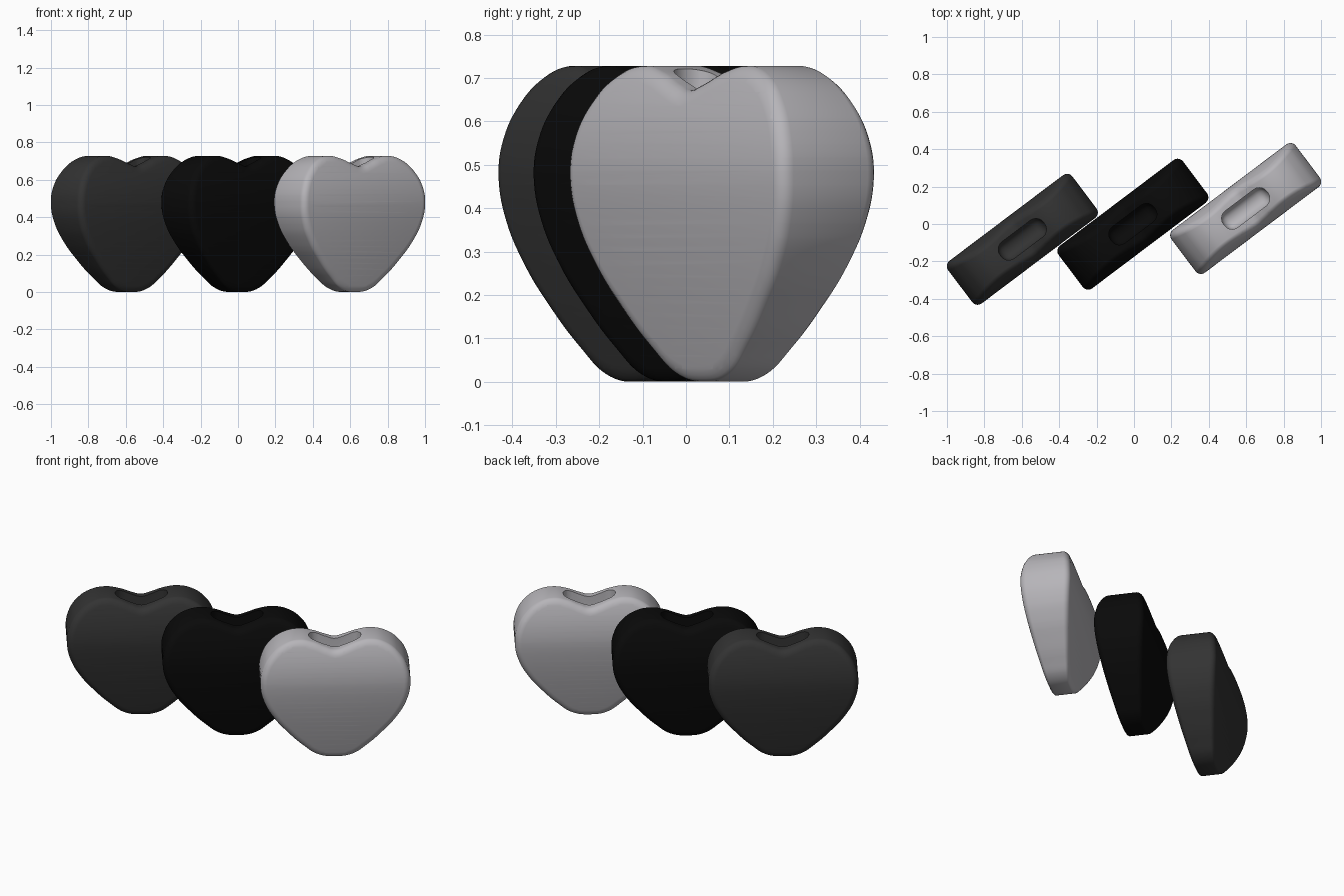
import bpy, bmesh, math
from mathutils import Vector

cube = bpy.data.objects.get("Cube")
if cube:
    bpy.data.objects.remove(cube, do_unlink=True)

THICKNESS, ROUND = 0.286, 0.036
WIDEST, TOP = 0.48, 0.728
ANGLE = math.radians(37)
# Right half of the heart outline, notch to tip
HALF = [(0, .672), (.05, .686), (.12, .714), (.2, TOP), (.285, .706), (.358, .645),
        (.402, .565), (.416, .47), (.396, .365), (.342, .262), (.27, .172),
        (.178, .078), (.095, .016), (0, 0)]


def make_material(name, colour):
    mat = bpy.data.materials.new(name)
    mat.use_nodes = True
    rgba = (*colour, 1)
    mat.diffuse_color = rgba
    mat.node_tree.nodes["Principled BSDF"].inputs["Base Color"].default_value = rgba
    return mat


def fullness(z):
    """Relative thickness: fullest at the widest height, slimmer at tip and top."""
    if z < WIDEST:
        return 1 - .55 * min(1, (WIDEST - z) / WIDEST) ** 1.5
    return 1 - .33 * ((z - WIDEST) / (TOP - WIDEST)) ** 2


def heart_mesh():
    """Extruded heart outline with rounded rims and domed faces, standing upright."""
    outline = HALF + [(-x, z) for x, z in HALF[-2:0:-1]]
    curve = bpy.data.curves.new("heart_outline", 'CURVE')
    curve.dimensions, curve.fill_mode = '2D', 'BOTH'
    curve.resolution_u = 6
    spline = curve.splines.new('BEZIER')
    spline.bezier_points.add(len(outline) - 1)
    for point, (x, z) in zip(spline.bezier_points, outline):
        point.co = (x, z, 0)
        point.handle_left_type = point.handle_right_type = 'AUTO'
    spline.use_cyclic_u = True
    curve.extrude = THICKNESS / 2 - ROUND
    curve.bevel_depth, curve.offset = ROUND, -ROUND
    curve.bevel_resolution = 4
    helper = bpy.data.objects.new("heart_outline", curve)
    bpy.context.collection.objects.link(helper)
    bpy.context.view_layer.update()
    mesh = bpy.data.meshes.new_from_object(
        helper.evaluated_get(bpy.context.evaluated_depsgraph_get()))
    bpy.data.objects.remove(helper, do_unlink=True)
    # Weld the caps to the rim and stand the heart up
    bm = bmesh.new()
    bm.from_mesh(mesh)
    bmesh.ops.remove_doubles(bm, verts=bm.verts, dist=0.0005)
    for v in bm.verts:
        v.co = Vector((v.co.x, -v.co.z, v.co.y))
    # Cut level rows, then slim the body by height
    rows = 24
    for i in range(1, rows):
        bmesh.ops.bisect_plane(bm, geom=bm.verts[:] + bm.edges[:] + bm.faces[:],
                               dist=0.0005, plane_co=(0, 0, TOP * i / rows),
                               plane_no=(0, 0, 1))
    for v in bm.verts:
        v.co.y *= fullness(v.co.z)
    bmesh.ops.recalc_face_normals(bm, faces=bm.faces)
    bm.to_mesh(mesh)
    bm.free()
    mesh.materials.clear()
    return mesh


def slot_cutter():
    """Rounded block that hollows the opening between the lobes."""
    bm = bmesh.new()
    bmesh.ops.create_cube(bm, size=1)
    for v in bm.verts:
        v.co = Vector((v.co.x * .29, v.co.y * .11, v.co.z * .5 + .7))
    bmesh.ops.bevel(bm, geom=bm.edges[:], offset=.05, segments=5,
                    profile=.5, affect='EDGES')
    mesh = bpy.data.meshes.new("slot_cutter")
    bm.to_mesh(mesh)
    bm.free()
    obj = bpy.data.objects.new("slot_cutter", mesh)
    bpy.context.collection.objects.link(obj)
    return obj


base = heart_mesh()
cutter = slot_cutter()

# Three hearts in a staggered row
for name, x, y, colour in (
        ("charcoal", -.597, -.082, (.033, .033, .033)),
        ("black", -.006, -.001, (.003, .003, .003)),
        ("light_grey", .597, .083, (.47, .46, .485))):
    heart = bpy.data.objects.new(name + "_heart_vase", base.copy())
    bpy.context.collection.objects.link(heart)
    heart.data.materials.append(make_material(name, colour))
    cut = heart.modifiers.new("slot", 'BOOLEAN')
    cut.operation, cut.solver, cut.object = 'DIFFERENCE', 'EXACT', cutter
    bpy.context.view_layer.update()
    carved = bpy.data.meshes.new_from_object(
        heart.evaluated_get(bpy.context.evaluated_depsgraph_get()))
    heart.modifiers.clear()
    heart.data = carved
    for face in carved.polygons:
        face.material_index = 0
    heart.location = (x, y, 0)
    heart.rotation_euler.z = ANGLE
    bpy.ops.object.select_all(action='DESELECT')
    heart.select_set(True)
    bpy.context.view_layer.objects.active = heart
    bpy.ops.object.shade_smooth_by_angle(angle=math.radians(40))

bpy.data.objects.remove(cutter, do_unlink=True)
